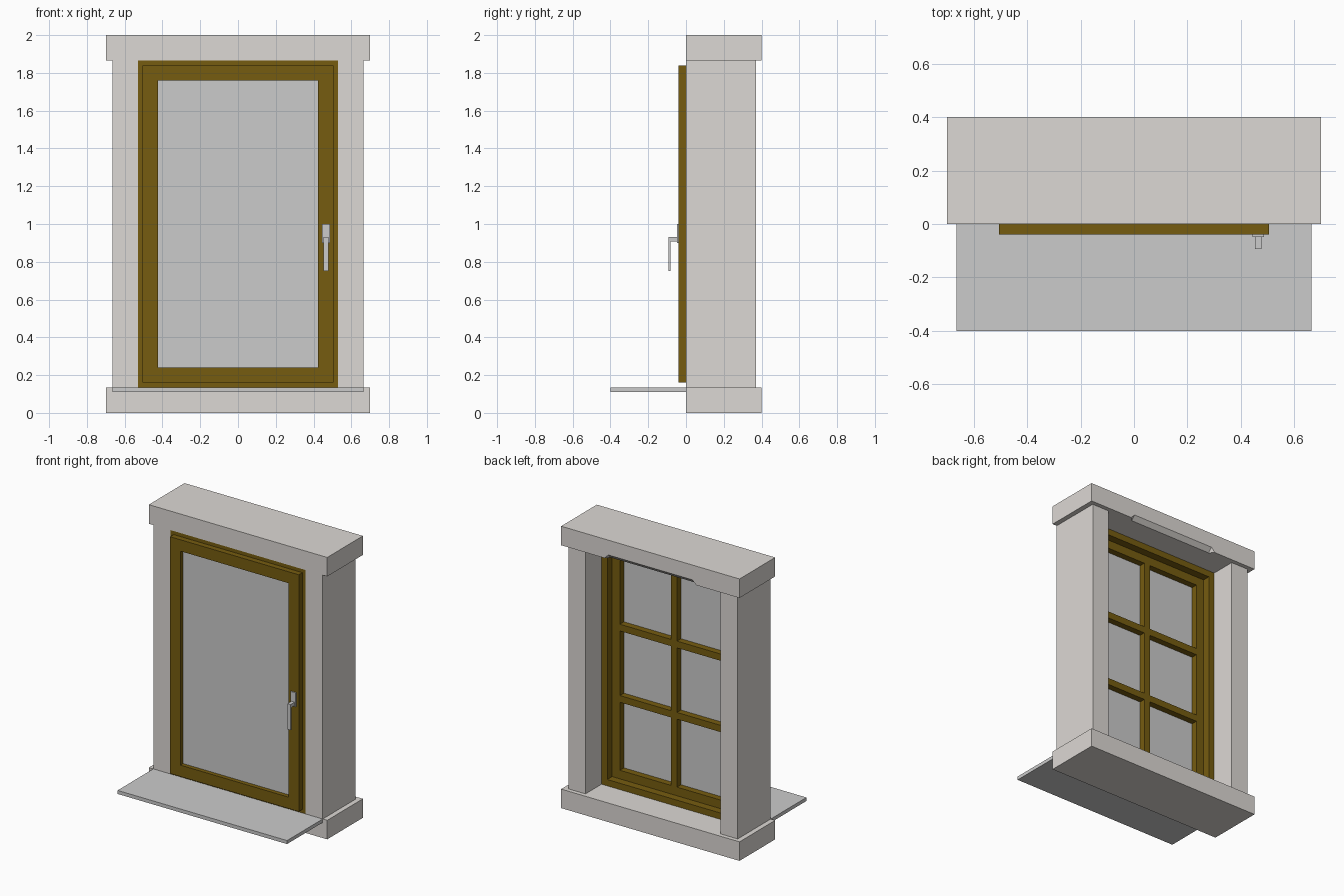
import bpy, bmesh

if "Cube" in bpy.data.objects:
    bpy.data.objects.remove(bpy.data.objects["Cube"])

def material(name, rgb):
    m = bpy.data.materials.new(name)
    m.diffuse_color = (*rgb, 1)
    m.use_nodes = True
    m.node_tree.nodes["Principled BSDF"].inputs["Base Color"].default_value = m.diffuse_color
    return m

STONE = material("pale_plaster", (0.72, 0.69, 0.66))
WOOD = material("brown_wood", (0.18, 0.107, 0.005))

def build(name, verts, faces, mat=None):
    me = bpy.data.meshes.new(name)
    me.from_pydata(verts, [], faces)
    bm = bmesh.new()
    bm.from_mesh(me)
    bmesh.ops.recalc_face_normals(bm, faces=bm.faces)
    bm.to_mesh(me)
    bm.free()
    ob = bpy.data.objects.new(name, me)
    bpy.context.collection.objects.link(ob)
    if mat:
        me.materials.append(mat)
    return ob

def box(name, x, y, z, mat=None):
    v = [(a, b, c) for a in x for b in y for c in z]
    f = [(0, 1, 3, 2), (4, 6, 7, 5), (0, 4, 5, 1), (2, 3, 7, 6), (0, 2, 6, 4), (1, 5, 7, 3)]
    return build(name, v, f, mat)

def mitred_frame(name, profile, mat):
    """Sweep a profile of (inset, y) points around the window opening."""
    n = len(profile)
    v = [(sx * (0.53 - d), y, 1 + sz * (0.865 - d))
         for sx, sz in ((-1, -1), (1, -1), (1, 1), (-1, 1)) for d, y in profile]
    f = [(c * n + i, c * n + (i + 1) % n,
          (c + 1) % 4 * n + (i + 1) % n, (c + 1) % 4 * n + i)
         for c in range(4) for i in range(n)]
    return build(name, v, f, mat)

# Wall surround
box("base_block", (-0.7, 0.7), (0, 0.4), (0, 0.135), STONE)
for side, s in (("left", -1), ("right", 1)):
    box(side + "_jamb", sorted((s * 0.53, s * 0.665)), (0, 0.37), (0.135, 1.865), STONE)

# Lintel with a stopped chamfer on its lower back edge
b, t, c = 1.865, 2.0, 0.03
lintel = [(-0.7, 0, b), (0.7, 0, b), (0.7, 0.4, b), (-0.7, 0.4, b),
          (-0.7, 0, t), (0.7, 0, t), (0.7, 0.4, t), (-0.7, 0.4, t),
          (0.36, 0.4, b), (0.33, 0.4, b + c), (-0.33, 0.4, b + c), (-0.36, 0.4, b),
          (0.33, 0.4 - c, b), (-0.33, 0.4 - c, b)]
build("lintel", lintel,
      [(0, 1, 5, 4), (1, 2, 6, 5), (3, 0, 4, 7), (4, 5, 6, 7),
       (2, 8, 9, 10, 11, 3, 7, 6), (0, 3, 11, 13, 12, 8, 2, 1),
       (8, 12, 9), (9, 12, 13, 10), (10, 13, 11)], STONE)

# Interior window board
box("window_board", (-0.665, 0.665), (-0.4, 0), (0.11, 0.135))

# Fixed frame and rebated sash
mitred_frame("outer_frame", [(0, 0), (0.045, 0), (0.045, 0.19), (0, 0.19)], WOOD)
mitred_frame("sash", [(0.025, -0.04), (0.106, -0.04), (0.106, 0.135),
                      (0.045, 0.135), (0.045, 0), (0.025, 0)], WOOD)

# Glazing and glazing bars on the outside
box("glass", (-0.424, 0.424), (-0.01, 0.09), (0.241, 1.759))
box("vertical_bar", (-0.024, 0.024), (0.09, 0.135), (0.241, 1.759), WOOD)
for i, z in enumerate((0.747, 1.253)):
    for side, s in (("left", -1), ("right", 1)):
        box(f"{side}_cross_bar_{i + 1}", sorted((s * 0.024, s * 0.424)),
            (0.09, 0.135), (z - 0.024, z + 0.024), WOOD)

# Handle: backplate and bent lever
box("handle_plate", (0.444, 0.486), (-0.048, -0.04), (0.9, 1.0))
side = [(-0.048, 0.932), (-0.093, 0.932), (-0.093, 0.75),
        (-0.082, 0.75), (-0.082, 0.908), (-0.048, 0.908)]
build("handle_lever", [(x, y, z) for x in (0.452, 0.478) for y, z in side],
      [tuple(range(6)), tuple(range(6, 12))] +
      [(i, (i + 1) % 6, (i + 1) % 6 + 6, i + 6) for i in range(6)])
